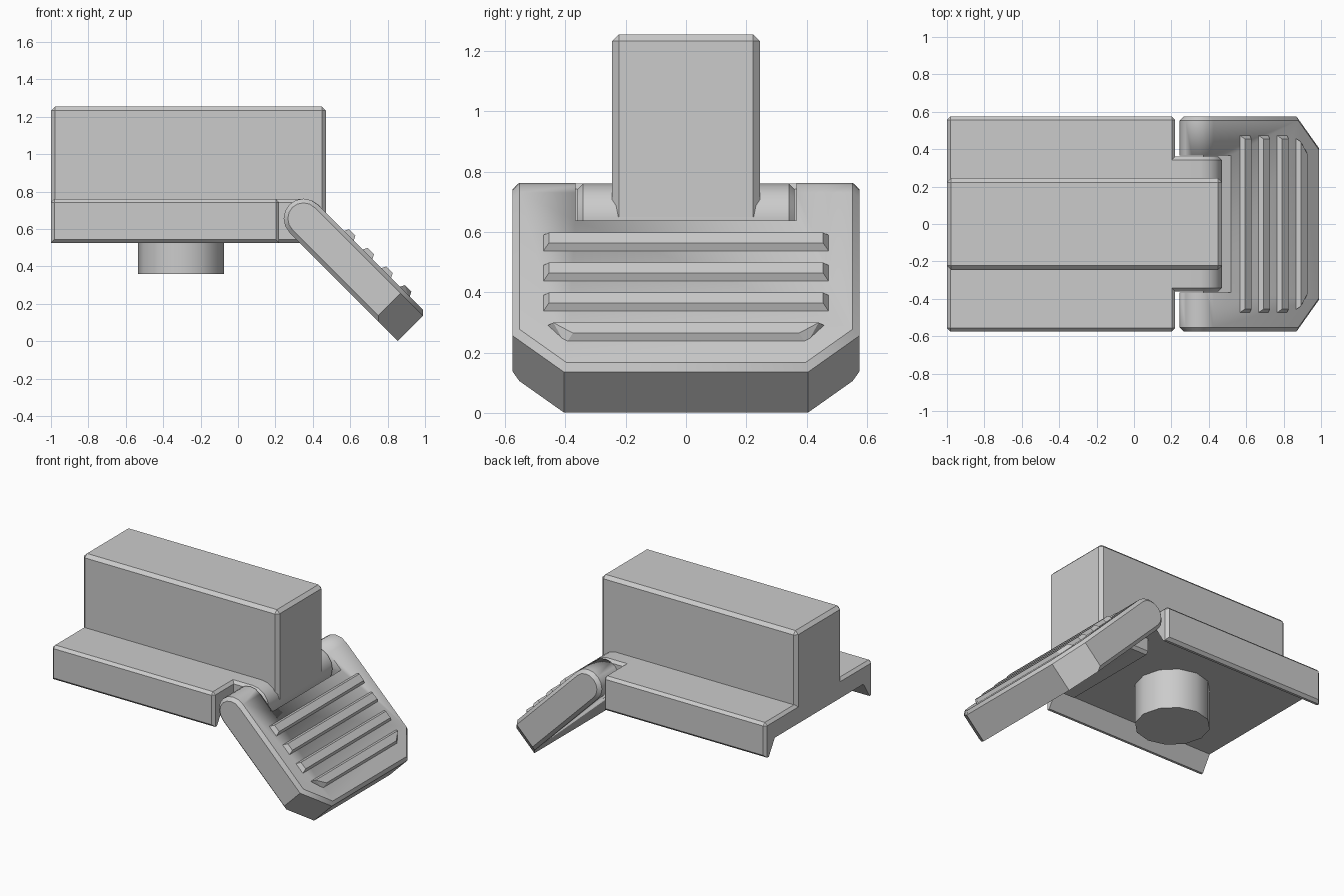
import bpy, bmesh, math
from mathutils import Vector

if "Cube" in bpy.data.objects:
    bpy.data.objects.remove(bpy.data.objects["Cube"])


def finish(name, bm, bevel=0.0, keep=lambda e: True, smooth=32):
    """Bevel the crisp convex edges, then make the object."""
    bmesh.ops.recalc_face_normals(bm, faces=bm.faces[:])
    if bevel:
        edges = [e for e in bm.edges if len(e.link_faces) == 2
                 and e.calc_face_angle_signed(0) > math.radians(35) and keep(e)]
        bmesh.ops.bevel(bm, geom=edges, offset=bevel, offset_type='OFFSET',
                        segments=1, profile=0.5, affect='EDGES', clamp_overlap=True)
    mesh = bpy.data.meshes.new(name)
    bm.to_mesh(mesh)
    bm.free()
    ob = bpy.data.objects.new(name, mesh)
    bpy.context.collection.objects.link(ob)
    bpy.ops.object.select_all(action='DESELECT')
    ob.select_set(True)
    bpy.context.view_layer.objects.active = ob
    bpy.ops.object.shade_smooth_by_angle(angle=math.radians(smooth))
    return ob


def prism(points, direction):
    """Extrude a closed outline of 3D points along a direction."""
    bm = bmesh.new()
    face = bm.faces.new([bm.verts.new(p) for p in points])
    ext = bmesh.ops.extrude_face_region(bm, geom=[face])
    bmesh.ops.translate(bm, vec=direction,
                        verts=[v for v in ext['geom'] if isinstance(v, bmesh.types.BMVert)])
    return bm


def box(x0, x1, y, z0, z1):
    return prism([(x0, -y, z0), (x1, -y, z0), (x1, y, z0), (x0, y, z0)], (0, 0, z1 - z0))


def arc(cx, cz, r, start, end, n, y):
    angles = [math.radians(start + (end - start) * i / n) for i in range(n + 1)]
    return [(cx + r * math.cos(a), y, cz + r * math.sin(a)) for a in angles]


# Base plate with a dovetail channel underneath
half = [(0.575, 0.76), (0.575, 0.525), (0.54, 0.525), (0.475, 0.63)]
outline = half + [(-y, z) for y, z in reversed(half)]
finish("base_plate", prism([(-1, y, z) for y, z in outline], (1.22, 0, 0)), 0.018,
       lambda e: all(abs(v.co.y) > 0.56 or v.co.z > 0.7 for v in e.verts))

# Upper block
finish("upper_block", box(-1, 0.47, 0.245, 0.65, 1.255), 0.022,
       lambda e: any(v.co.z > 0.7 for v in e.verts))

# Rounded hinge tongue
pts = [(0.19, -0.36, 0.76), (0.19, -0.36, 0.525)] + arc(0.3525, 0.6425, 0.1175, -90, 90, 8, -0.36)
finish("hinge_tongue", prism(pts, (0, 0.72, 0)), 0.018,
       lambda e: all(v.co.x > 0.2 for v in e.verts) or e.verts[0].co.x != e.verts[1].co.x)

# Round boss under the plate
bm = bmesh.new()
bmesh.ops.create_cone(bm, cap_ends=True, segments=12, radius1=0.23, radius2=0.23, depth=0.28)
boss = finish("round_boss", bm, smooth=35)
boss.location = (-0.305, 0, 0.50)

# Hinged flap, built flat along x and tilted down 45 degrees
PIVOT, TILT = (0.35, 0, 0.656), (0, math.radians(45), 0)
R, END, W = 0.106, 0.82, 0.575
bm = prism(arc(0, 0, R, 90, 270, 8, -W) + [(END, -W, -R), (END, -W, R)], (0, 2 * W, 0))
for s in (-1, 1):
    cut = bmesh.ops.bisect_plane(bm, geom=bm.verts[:] + bm.edges[:] + bm.faces[:],
                                 plane_co=Vector((END, s * 0.405, 0)),
                                 plane_no=Vector((1, s, 0)), clear_outer=True)
    bmesh.ops.holes_fill(bm, edges=[e for e in bm.edges if e.is_boundary])
flap = finish("flap", bm, 0.022,
              lambda e: not all(v.co.x > 0.6 and v.co.z < 0 for v in e.verts)
              and not abs(e.verts[0].co.z - e.verts[1].co.z) > 0.2)

# Notch in the flap that clears the tongue
cutter = finish("notch_cutter", box(-0.3, 0.131, 0.367, -0.3, 0.3))
cutter.hide_render = True
cutter.hide_set(True)
cutter.display_type = 'WIRE'
mod = flap.modifiers.new("notch", 'BOOLEAN')
mod.operation, mod.solver, mod.object = 'DIFFERENCE', 'EXACT', cutter
for ob in (flap, cutter):
    ob.location, ob.rotation_euler = PIVOT, TILT

# Grip ribs with sloped sides
for i in range(4):
    u = 0.237 + 0.141 * i
    upper, lower = (0.48, 0.48) if i < 3 else (0.465, 0.40)
    bm = bmesh.new()
    for grow, z in ((0, R - 0.01), (0.025, R + 0.025)):
        for s in (-1, 1):
            bm.verts.new((u - 0.042 + grow * 0.7, s * (upper - grow), z))
            bm.verts.new((u + 0.042 - grow * 0.7, s * (lower - grow), z))
    bmesh.ops.convex_hull(bm, input=bm.verts[:])
    bmesh.ops.dissolve_limit(bm, angle_limit=0.02, verts=bm.verts[:], edges=bm.edges[:])
    rib = finish(f"grip_rib_{i + 1}", bm, smooth=20)
    rib.location, rib.rotation_euler = PIVOT, TILT
